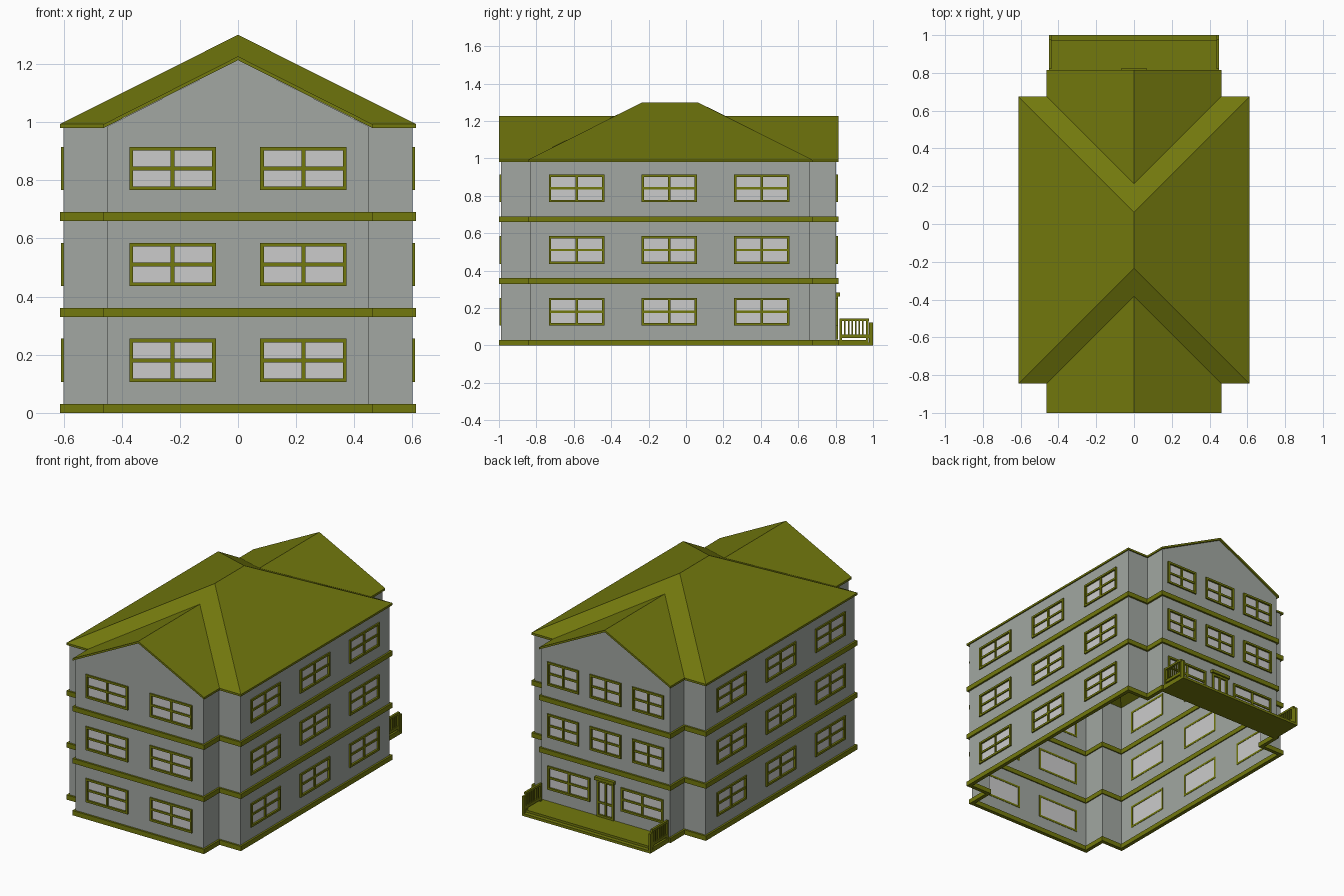
import bpy, bmesh, math
from mathutils import Matrix, Vector

if "Cube" in bpy.data.objects:
    bpy.data.objects.remove(bpy.data.objects["Cube"])


def material(name, rgb):
    m = bpy.data.materials.new(name)
    m.diffuse_color = (*rgb, 1)
    m.use_nodes = True
    m.node_tree.nodes["Principled BSDF"].inputs["Base Color"].default_value = m.diffuse_color
    return m


OLIVE = material("olive", (0.17, 0.19, 0.004))
WALL = material("wall_grey", (0.36, 0.39, 0.36))
PANE = material("pane_grey", (0.55, 0.55, 0.55))


def finish(bm, name, mat=None):
    bmesh.ops.recalc_face_normals(bm, faces=bm.faces)
    me = bpy.data.meshes.new(name)
    bm.to_mesh(me)
    bm.free()
    ob = bpy.data.objects.new(name, me)
    if mat:
        me.materials.append(mat)
    bpy.context.collection.objects.link(ob)
    return ob


def box(bm, lo, hi, frame=Matrix()):
    lo, hi = Vector(lo), Vector(hi)
    m = frame @ Matrix.Translation((lo + hi) / 2) @ Matrix.Diagonal((*(hi - lo), 1))
    bmesh.ops.create_cube(bm, size=1, matrix=m)


# Plan outline of the building, offset outward by d
def outline(d):
    w, m = 0.45 + d, 0.60 + d
    f0, f1, b1, b0 = -0.988 - d, -0.833 - d, 0.663 + d, 0.803 + d
    right = [(w, f0), (w, f1), (m, f1), (m, b1), (w, b1), (w, b0)]
    return right + [(-x, y) for x, y in reversed(right)]


def ring(bm, d_out, d_in, z0, z1):
    loops = [[bm.verts.new((x, y, z)) for x, y in outline(d)]
             for d, z in ((d_out, z0), (d_out, z1), (d_in, z1), (d_in, z0))]
    for k in range(4):
        a, b = loops[k], loops[(k + 1) % 4]
        for i in range(12):
            j = (i + 1) % 12
            bm.faces.new((a[i], a[j], b[j], b[i]))


# Walls and gables
bm = bmesh.new()
ring(bm, 0, -0.005, 0.005, 0.985)
walls = finish(bm, "walls", WALL)
bm = bmesh.new()
for y, t in ((-0.988, 0.005), (0.803, -0.005)):
    f = bm.faces.new([bm.verts.new((x, y, z)) for x, z in ((-0.45, 0.985), (0.45, 0.985), (0, 1.213))])
    ext = bmesh.ops.extrude_face_region(bm, geom=[f])["geom"]
    bmesh.ops.translate(bm, vec=(0, t, 0), verts=[v for v in ext if isinstance(v, bmesh.types.BMVert)])
finish(bm, "gable_walls", WALL)

# Floor bands
bm = bmesh.new()
for z in (0, 0.33, 0.66):
    ring(bm, 0.012, -0.012, z, z + 0.03)
finish(bm, "floor_bands", OLIVE)

# Hipped roof with a gabled wing at each end
bm = bmesh.new()
E, TOP, WING = 0.993, 1.30, 1.226
e = [bm.verts.new((x, y, E)) for x, y in outline(0.012)]
fy, by, fh, bh = e[0].co.y, e[5].co.y, e[1].co.y, e[4].co.y
A, B, F0, F1, B0, B1 = [bm.verts.new((0, y, z)) for y, z in (
    (fh + 0.612, TOP), (bh - 0.612, TOP), (fy, WING), (fh + 0.462, WING),
    (by, WING), (bh - 0.462, WING))]
for face in ((e[0], e[1], F1, F0), (e[11], F0, F1, e[10]),
             (e[1], e[2], A, F1), (e[10], F1, A, e[9]),
             (e[2], e[3], B, A), (e[9], A, B, e[8]),
             (e[3], e[4], B1, B), (e[8], B, B1, e[7]),
             (e[4], e[5], B0, B1), (e[7], B1, B0, e[6])):
    bm.faces.new(face)
ext = bmesh.ops.extrude_face_region(bm, geom=bm.faces[:], use_keep_orig=True)["geom"]
bmesh.ops.translate(bm, vec=(0, 0, -0.013), verts=[v for v in ext if isinstance(v, bmesh.types.BMVert)])
finish(bm, "roof", OLIVE)

# Windows and door: local x along the wall, y inward, z up
frames, panes, holes = bmesh.new(), bmesh.new(), bmesh.new()


def opening(place, w, z0, z1, bar_z, t=0.013):
    h = w / 2
    n0, n1 = -0.009, 0.007
    for s in (-h, h - t):
        box(frames, (s, n0, z0), (s + t, n1, z1), place)
    for z in (z0, z1 - t):
        box(frames, (-h + t, n0, z), (h - t, n1, z + t), place)
    box(frames, (-t / 2, -0.006, z0 + t), (t / 2, 0.002, z1 - t), place)
    box(frames, (-h + t, -0.005, bar_z - t / 2), (h - t, 0.002, bar_z + t / 2), place)
    box(panes, (-h + t, 0.003, z0 + t), (h - t, 0.005, z1 - t), place)
    box(holes, (-h + t / 2, -0.03, z0 + t / 2), (h - t / 2, 0.03, z1 - t / 2), place)


def place(x, y, angle):
    return Matrix.Translation((x, y, 0)) @ Matrix.Rotation(math.radians(angle), 4, 'Z')


for floor in range(3):
    z = 0.106 + 0.33 * floor
    spots = [(place(x, -0.988, 0), 0.297) for x in (-0.225, 0.225)]
    for y in (-0.585, -0.09, 0.405):
        spots += [(place(0.6, y, 90), 0.297), (place(-0.6, y, -90), 0.297)]
    if floor:
        spots += [(place(x, 0.803, 180), 0.22) for x in (-0.298, 0, 0.298)]
    else:
        spots += [(place(x, 0.803, 180), 0.297) for x in (-0.257, 0.257)]
    for p, w in spots:
        opening(p, w, z, z + 0.149, z + 0.0745)
door = place(0, 0.803, 180)
opening(door, 0.12, 0.031, 0.262, 0.12)
box(frames, (-0.068, -0.02, 0.262), (0.068, 0.004, 0.282), door)
finish(frames, "window_and_door_frames", OLIVE)
finish(panes, "window_panes", PANE)

# Cut the openings through the walls
cutter = finish(holes, "opening_cutter")
cutter.hide_render = True
mod = walls.modifiers.new("openings", 'BOOLEAN')
mod.operation, mod.solver, mod.object = 'DIFFERENCE', 'EXACT', cutter
bpy.context.view_layer.objects.active = walls
bpy.ops.object.modifier_apply(modifier=mod.name)
bpy.data.objects.remove(cutter)

# Porch deck and front step
bm = bmesh.new()
box(bm, (-0.45, 0.812, 0), (0.45, 0.975, 0.03))
box(bm, (-0.45, 0.975, 0), (0.45, 1.0, 0.016))
finish(bm, "porch_deck", OLIVE)

# Railing at each end of the porch
bm = bmesh.new()
for s in (-1, 1):
    p = Matrix.Translation((s * 0.443, 0, 0))
    box(bm, (-0.007, 0.82, 0.13), (0.007, 0.978, 0.143), p)
    box(bm, (-0.006, 0.82, 0.04), (0.006, 0.978, 0.058), p)
    for y in (0.82, 0.962):
        box(bm, (-0.007, y, 0.03), (0.007, y + 0.014, 0.14), p)
    for i in range(6):
        y = 0.846 + i * 0.019
        box(bm, (-0.004, y, 0.055), (0.004, y + 0.008, 0.132), p)
    box(bm, (-0.007, 0.978, 0.014), (0.007, 1.0, 0.124), p)
finish(bm, "porch_railings", OLIVE)
